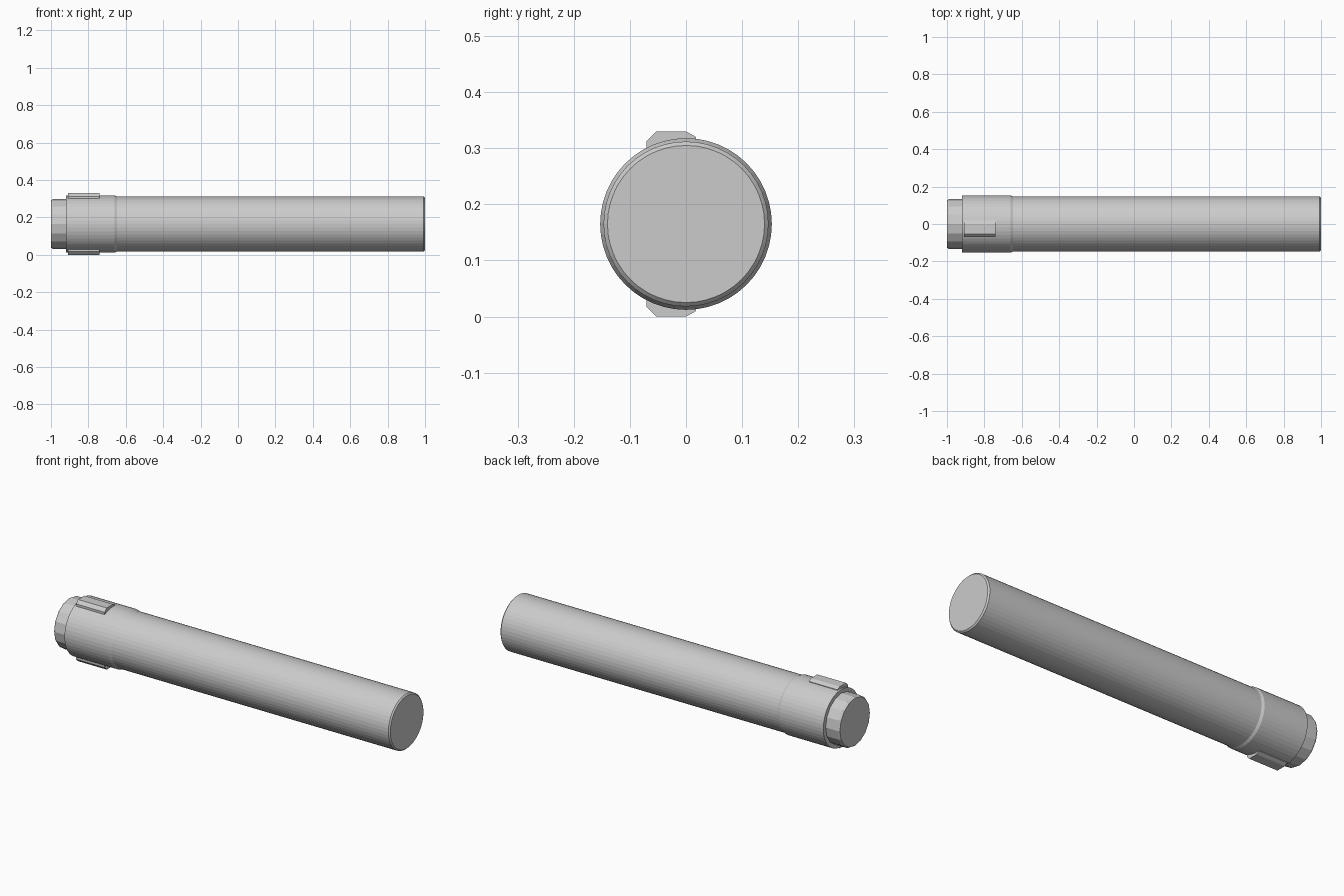
import bpy, bmesh, math

if "Cube" in bpy.data.objects:
    bpy.data.objects.remove(bpy.data.objects["Cube"])

AXIS_Z = 0.165


def finish(name, bm):
    bmesh.ops.recalc_face_normals(bm, faces=bm.faces)
    mesh = bpy.data.meshes.new(name)
    bm.to_mesh(mesh)
    bm.free()
    obj = bpy.data.objects.new(name, mesh)
    bpy.context.collection.objects.link(obj)
    return obj


def turned(name, profile, sides):
    """Closed solid turned around the long axis from (x, radius) points."""
    bm = bmesh.new()
    rings = []
    for x, r in profile:
        angles = [2 * math.pi * i / sides for i in range(sides)]
        rings.append([bm.verts.new((x, r * math.sin(a), AXIS_Z + r * math.cos(a))) for a in angles])
    for a, b in zip(rings, rings[1:]):
        for i in range(sides):
            j = (i + 1) % sides
            bm.faces.new((a[i], a[j], b[j], b[i]))
    bm.faces.new(rings[0])
    bm.faces.new(rings[-1])
    return finish(name, bm)


def lug(name, side):
    """Bevelled bar on the collar; side is 1 for top, -1 for bottom."""
    section = [(-0.07, 0.12), (-0.07, 0.148), (-0.053, 0.165),
               (0.0, 0.165), (0.018, 0.155), (0.018, 0.12)]
    bm = bmesh.new()
    face = bm.faces.new([bm.verts.new((-0.91, y, AXIS_Z + side * h)) for y, h in section])
    out = bmesh.ops.extrude_face_region(bm, geom=[face], use_keep_orig=True)
    moved = [v for v in out["geom"] if isinstance(v, bmesh.types.BMVert)]
    bmesh.ops.translate(bm, verts=moved, vec=(0.17, 0, 0))
    return finish(name, bm)


# Long tube with a chamfered end
turned("main_tube", [(-0.70, 0.147), (0.993, 0.147), (1.0, 0.14)], 48)

# Slightly wider collar, tapering onto the tube
turned("collar", [(-0.92, 0.153), (-0.66, 0.153), (-0.645, 0.1465)], 48)

# Narrow coarse-sided end plug
turned("end_plug", [(-1.0, 0.127), (-0.99, 0.133), (-0.90, 0.133)], 16)

# Locking lugs above and below the collar
for lug_name, lug_side in (("top_lug", 1), ("bottom_lug", -1)):
    lug(lug_name, lug_side)
